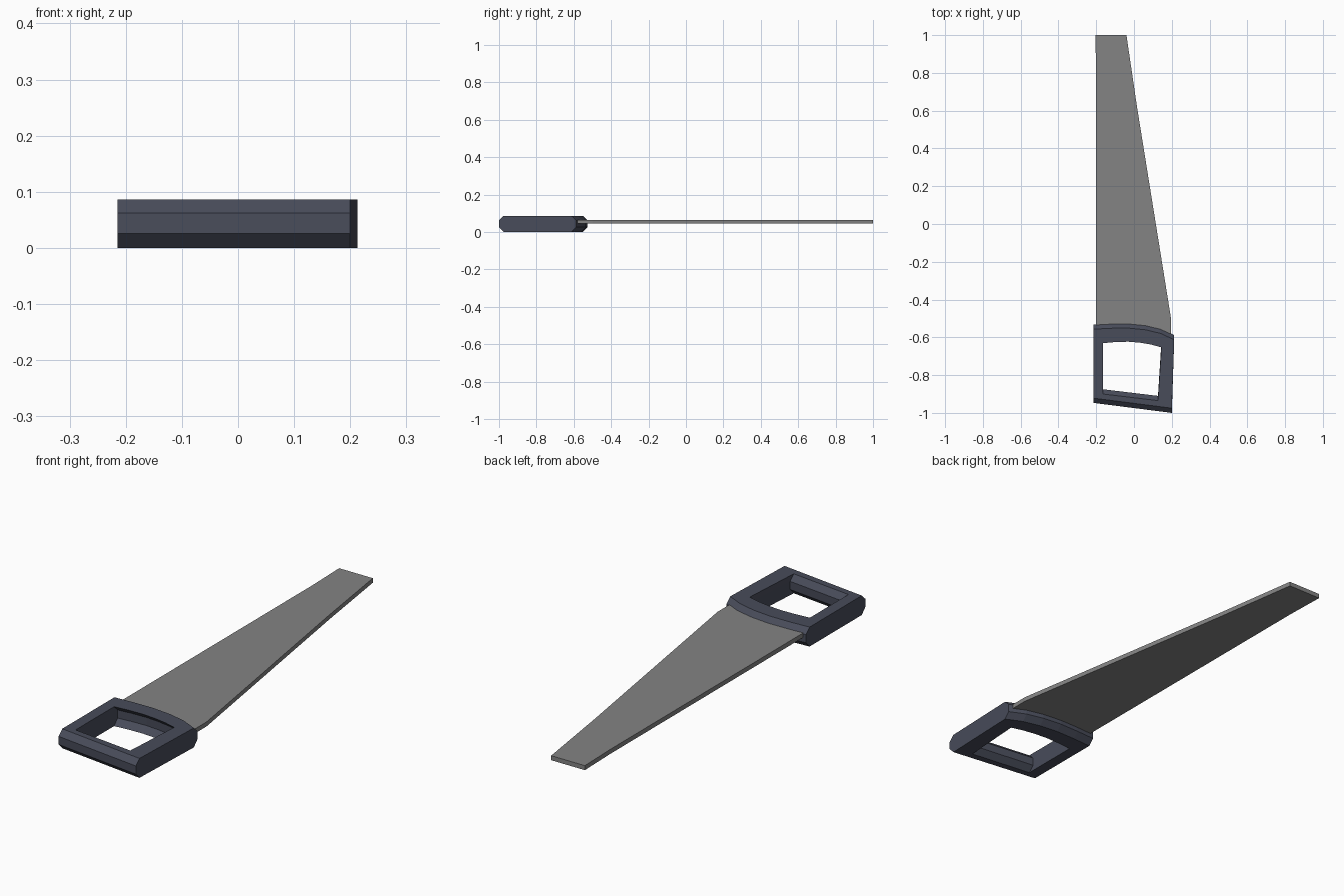
import bpy, bmesh

if "Cube" in bpy.data.objects:
    bpy.data.objects.remove(bpy.data.objects["Cube"])


def material(name, color):
    m = bpy.data.materials.new(name)
    m.diffuse_color = (*color, 1)
    m.use_nodes = True
    m.node_tree.nodes["Principled BSDF"].inputs["Base Color"].default_value = m.diffuse_color
    return m


def finish(bm, name, mat):
    bmesh.ops.recalc_face_normals(bm, faces=bm.faces)
    me = bpy.data.meshes.new(name)
    bm.to_mesh(me)
    bm.free()
    me.materials.append(mat)
    ob = bpy.data.objects.new(name, me)
    bpy.context.collection.objects.link(ob)
    return ob


steel = material("steel grey", (0.23, 0.23, 0.23))
plastic = material("dark slate", (0.065, 0.072, 0.102))

# Blade: tapered flat plate, seated in the front bar of the handle
outline = [(-0.2, -0.58), (0.196, -0.58), (0.196, -0.50), (0.016, 0.62),
           (-0.04, 1.0), (-0.205, 1.0), (-0.2, 0.81)]
bm = bmesh.new()
face = bm.faces.new([bm.verts.new((x, y, 0.045)) for x, y in outline])
ext = bmesh.ops.extrude_face_region(bm, geom=[face])
bmesh.ops.translate(bm, vec=(0, 0, 0.02),
                    verts=[v for v in ext["geom"] if isinstance(v, bmesh.types.BMVert)])
finish(bm, "blade", steel)

# Handle: closed ring with a curved front bar and a slanted rear grip.
# Matching outer and inner loops at mid height (front arc, then grip corners).
outer = [(-0.215, -0.532), (-0.125, -0.527), (-0.03, -0.526), (0.06, -0.535),
         (0.14, -0.554), (0.213, -0.588), (0.2, -1.0), (-0.215, -0.947)]
inner = [(-0.165, -0.606), (-0.1, -0.6), (-0.03, -0.598), (0.03, -0.603),
         (0.09, -0.613), (0.145, -0.628), (0.127, -0.910), (-0.165, -0.875)]
ARC = 6        # first six points belong to the front bar
BEVEL = 0.025

bm = bmesh.new()
layers = []
for z, d in ((0, BEVEL), (0.026, 0), (0.062, 0), (0.086, BEVEL)):
    # the front bar slides back, the grip narrows from both sides
    o = [bm.verts.new((x, y + (-d if i < ARC else d), z)) for i, (x, y) in enumerate(outer)]
    n = [bm.verts.new((x, y - d, z)) for x, y in inner]
    layers.append((o, n))

count = len(outer)
for i in range(count):
    j = (i + 1) % count
    for lower, upper in zip(layers, layers[1:]):
        for k in (0, 1):
            bm.faces.new((lower[k][i], lower[k][j], upper[k][j], upper[k][i]))
    for o, n in (layers[0], layers[-1]):
        bm.faces.new((o[i], o[j], n[j], n[i]))
finish(bm, "handle", plastic)
